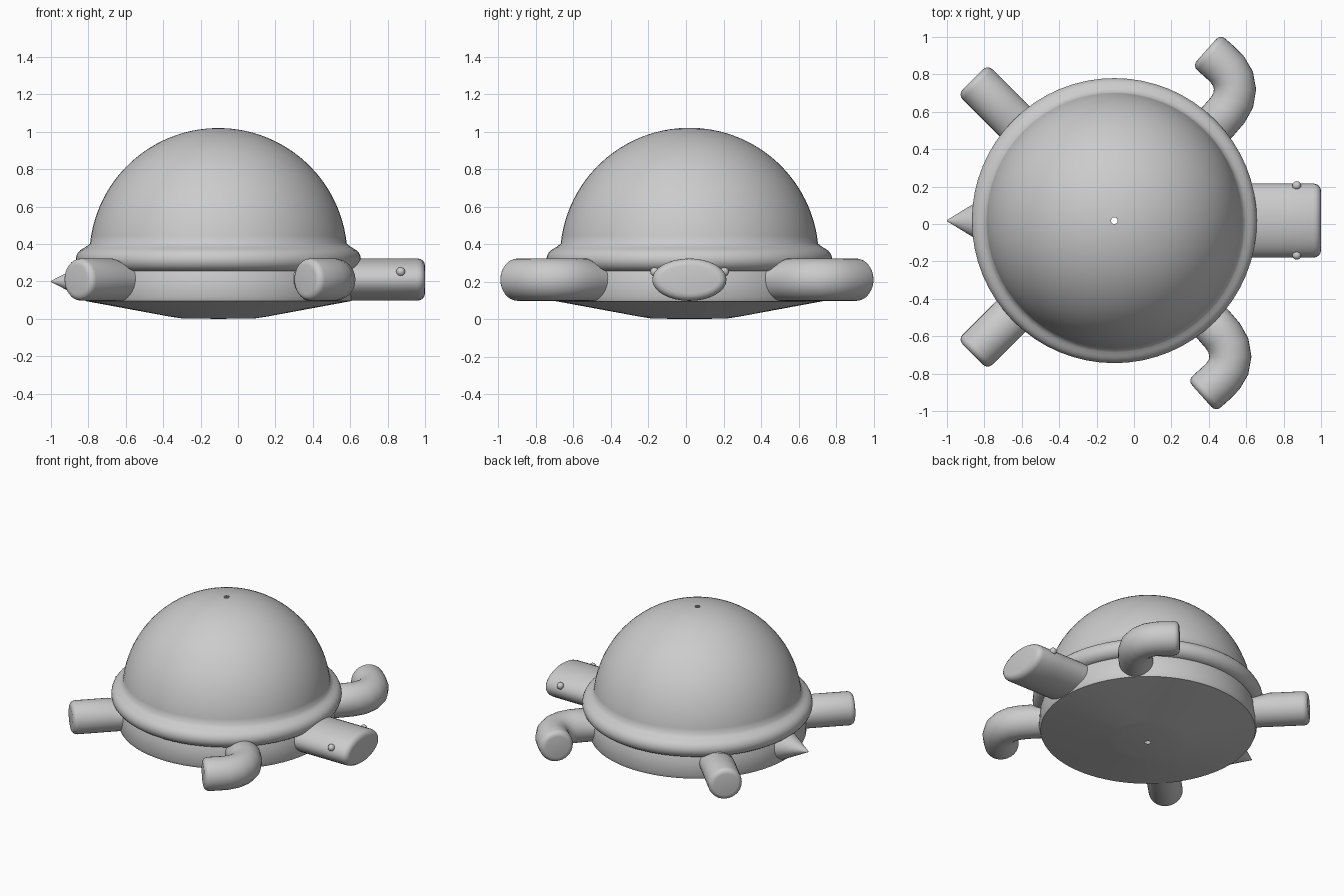
import bpy, bmesh, math
from mathutils import Vector

cube = bpy.data.objects.get("Cube")
if cube:
    bpy.data.objects.remove(cube, do_unlink=True)

grey = bpy.data.materials.new("plain_grey")
grey.use_nodes = True
COLOUR = (0.6, 0.6, 0.6, 1)
grey.diffuse_color = COLOUR
grey.node_tree.nodes["Principled BSDF"].inputs["Base Color"].default_value = COLOUR

CX, CY = -0.105, 0.018   # shell axis
LIMB_Z = 0.21


def finish(name, bm, angle=40):
    bmesh.ops.recalc_face_normals(bm, faces=bm.faces)
    mesh = bpy.data.meshes.new(name)
    bm.to_mesh(mesh)
    bm.free()
    mesh.materials.append(grey)
    obj = bpy.data.objects.new(name, mesh)
    bpy.context.collection.objects.link(obj)
    bpy.ops.object.select_all(action='DESELECT')
    obj.select_set(True)
    bpy.context.view_layer.objects.active = obj
    bpy.ops.object.shade_smooth_by_angle(angle=math.radians(angle))
    return obj


def skin(bm, rings):
    for a, b in zip(rings, rings[1:]):
        n = len(a)
        for i in range(n):
            j = (i + 1) % n
            bm.faces.new((a[i], a[j], b[j], b[i]))


def lathe(name, profile, seg=64, angle=40):
    bm = bmesh.new()
    rings = []
    for r, z in profile:
        rings.append([bm.verts.new((CX + r * math.cos(math.tau * i / seg),
                                    CY + r * math.sin(math.tau * i / seg), z))
                      for i in range(seg)])
    skin(bm, rings)
    return finish(name, bm, angle)


def tube(name, path, width, height, round_end=0.035, root=1.0, seg=32):
    """Elliptical tube on a flat path, rounded at the tip, flattened at the root."""
    pts = [Vector((x, y, 0)) for x, y in path]
    end_dir = (pts[-1] - pts[-2]).normalized()
    tip = pts.pop()
    stations = [(p, 0.0) for p in pts]
    for k in range(5):
        a = math.radians(22.5 * k)
        stations.append((tip - end_dir * round_end * (1 - math.sin(a)),
                         round_end * (1 - math.cos(a))))
    bm = bmesh.new()
    rings = []
    for i, (p, inset) in enumerate(stations):
        if i == 0:
            d = pts[1] - pts[0] if len(pts) > 1 else end_dir
        elif i >= len(pts):
            d = end_dir
        else:
            d = stations[i + 1][0] - stations[i - 1][0]
        d = d.normalized()
        side = Vector((d.y, -d.x, 0))
        lift = root if i < 2 else 1.0
        ring = []
        for s in range(seg):
            t = math.tau * s / seg
            up = math.sin(t) * (height - inset)
            if up > 0:
                up *= lift
            ring.append(bm.verts.new(p + side * math.cos(t) * (width - inset)
                                     + Vector((0, 0, LIMB_Z + up))))
        rings.append(ring)
    skin(bm, rings)
    bm.faces.new(rings[0])
    bm.faces.new(rings[-1])
    return finish(name, bm)


# Shell: dome with a small hole on top, concave neck, rolled rim
dome = []
for k in range(25):
    a = math.radians(88.5 - 82.5 * k / 24)
    dome.append((0.69 * math.cos(a), 0.33 + 0.69 * math.sin(a)))
rim = [(0.705, 0.387)]
for k in range(11):
    a = math.radians(65 - 155 * k / 10)
    rim.append((0.695 + 0.067 * math.cos(a), 0.318 + 0.064 * math.sin(a)))
lathe("shell", dome + rim + [(0.66, 0.254)], angle=50)

# Belly: wall under the rim, shallow sloped bottom with a small centre hole
lathe("belly", [(0.70, 0.27), (0.715, 0.22), (0.72, 0.12), (0.71, 0.095),
                (0.26, 0.012), (0.20, 0.003), (0.018, 0.0)], angle=30)

# Hind legs: straight stubs
for name, s, y0 in (("left_hind_leg", 1, 0.0), ("right_hind_leg", -1, 0.075)):
    tube(name, [(-0.50, s * 0.41 + y0), (-0.57, s * 0.48 + y0),
                (-0.68, s * 0.59 + y0), (-0.862, s * 0.772 + y0)],
         0.113, 0.113, root=0.55)

# Front legs: bent forward at the elbow
front_path = [(0.30, 0.40), (0.36, 0.46), (0.45, 0.55), (0.50, 0.608), (0.53, 0.66),
              (0.54, 0.72), (0.53, 0.775), (0.50, 0.825), (0.46, 0.865), (0.387, 0.93)]
tube("left_front_leg", front_path, 0.113, 0.113, root=0.55)
tube("right_front_leg", [(x - 0.025, 0.01 - y) for x, y in front_path],
     0.113, 0.113, root=0.55)

# Head: broad flattened tube
tube("head", [(0.45, CY), (0.60, CY), (0.80, CY), (1.0, CY)], 0.198, 0.113, 0.04)

# Eyes: small beads on both sides of the head
for name, y in (("left_eye", 0.205), ("right_eye", -0.167)):
    bm = bmesh.new()
    bmesh.ops.create_uvsphere(bm, u_segments=16, v_segments=10, radius=0.024)
    bmesh.ops.translate(bm, verts=bm.verts, vec=(0.87, y, 0.252))
    finish(name, bm)

# Tail: pointed cone
bm = bmesh.new()
bmesh.ops.create_cone(bm, cap_ends=True, segments=32, radius1=0.125, radius2=0.003,
                      depth=0.2)
for v in bm.verts:
    v.co = Vector((-0.9 - v.co.z, CY + v.co.x, 0.2 + v.co.y * 0.85))
finish("tail", bm)
